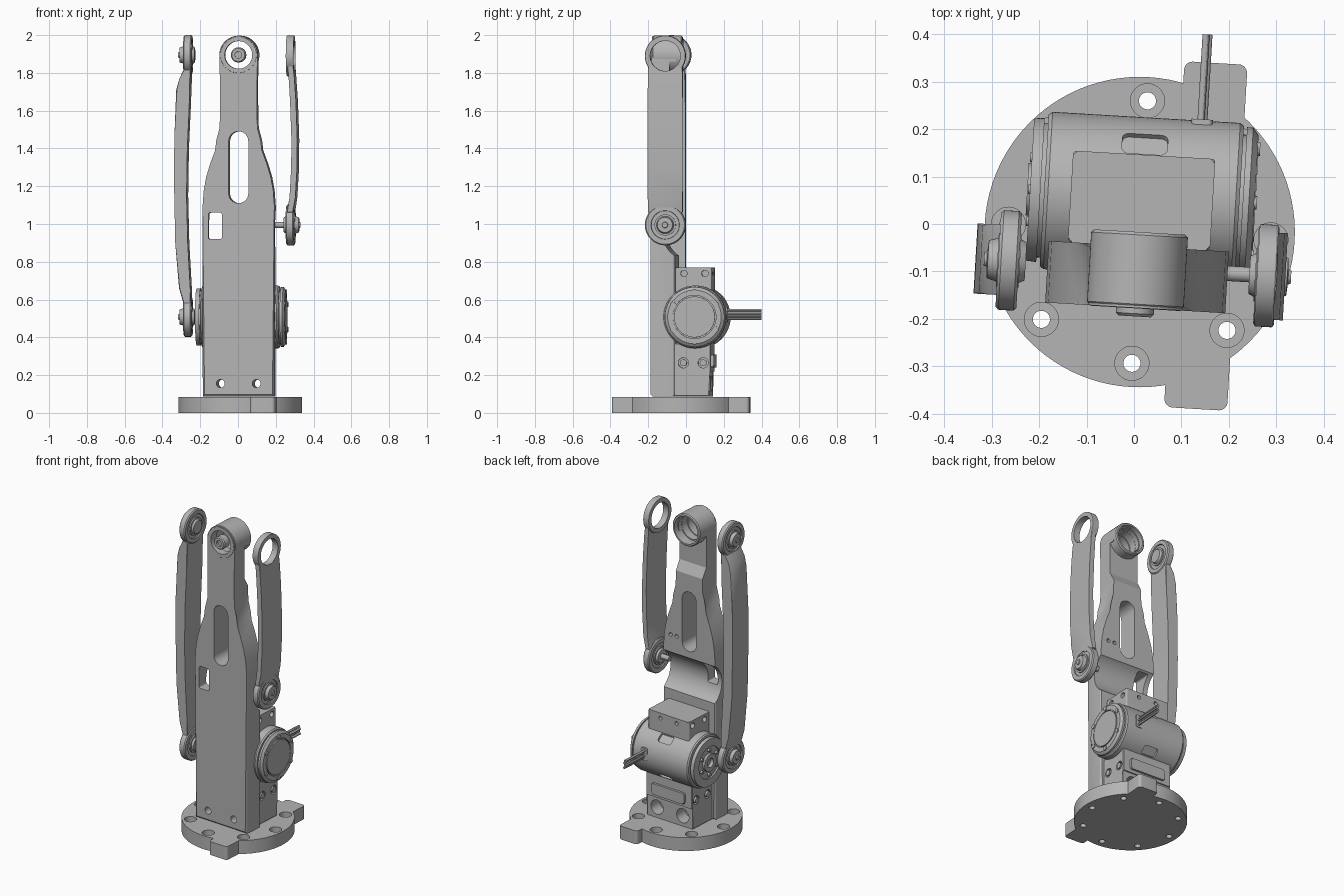
import bpy, bmesh, math
from mathutils import Matrix, Vector

cube = bpy.data.objects.get("Cube")
if cube:
    bpy.data.objects.remove(cube, do_unlink=True)

grey = bpy.data.materials.new("satin grey")
grey.use_nodes = True
grey.diffuse_color = (0.46, 0.46, 0.46, 1)
grey.node_tree.nodes["Principled BSDF"].inputs["Base Color"].default_value = (0.46, 0.46, 0.46, 1)
parts = []


def finish(name, bm, keep=True):
    bmesh.ops.recalc_face_normals(bm, faces=bm.faces)
    mesh = bpy.data.meshes.new(name)
    bm.to_mesh(mesh)
    bm.free()
    mesh.materials.append(grey)
    obj = bpy.data.objects.new(name, mesh)
    bpy.context.collection.objects.link(obj)
    if keep:
        parts.append(obj)
    return obj


def prism(name, pts, plane, a, b, keep=True, bevel=0.0):
    """Extrude a 2D outline along the axis normal to its plane, from a to b."""
    place = {"XY": lambda p, d: (p[0], p[1], d),
             "XZ": lambda p, d: (p[0], d, p[1]),
             "YZ": lambda p, d: (d, p[0], p[1])}[plane]
    bm = bmesh.new()
    low = [bm.verts.new(place(p, a)) for p in pts]
    high = [bm.verts.new(place(p, b)) for p in pts]
    cap = bm.faces.new(low)
    other = bm.faces.new(high)
    for i in range(len(pts)):
        j = (i + 1) % len(pts)
        bm.faces.new((low[i], low[j], high[j], high[i]))
    if bevel:
        edges = list(set(cap.edges) | set(other.edges))
        bmesh.ops.bevel(bm, geom=edges, offset=bevel, segments=1, affect='EDGES')
    return finish(name, bm, keep)


def lathe(name, profile, at, axis, closed=False, keep=True, steps=64):
    """Spin (radius, height) points round an axis through the point 'at'."""
    bm = bmesh.new()
    vs = [bm.verts.new((r, 0, h)) for r, h in profile]
    for i in range(len(vs) - (0 if closed else 1)):
        bm.edges.new((vs[i], vs[(i + 1) % len(vs)]))
    bmesh.ops.spin(bm, geom=bm.verts[:] + bm.edges[:], cent=(0, 0, 0), axis=(0, 0, 1),
                   angle=math.tau, steps=steps, use_duplicate=False)
    bmesh.ops.remove_doubles(bm, verts=bm.verts, dist=1e-5)
    turn = {"X": Matrix.Rotation(math.pi / 2, 4, 'Y'),
            "Y": Matrix.Rotation(-math.pi / 2, 4, 'X'),
            "Z": Matrix.Identity(4)}[axis]
    bm.transform(Matrix.Translation(at) @ turn)
    return finish(name, bm, keep)


def rod(name, r, a, b, at, axis, keep=True, steps=32):
    return lathe(name, [(0, a), (r, a), (r, b), (0, b)], at, axis, keep=keep, steps=steps)


def rounded(x0, x1, z0, z1, r, n=8):
    """Outline of a rectangle with rounded corners."""
    pts = []
    for k, (x, z) in enumerate([(x1 - r, z1 - r), (x0 + r, z1 - r), (x0 + r, z0 + r), (x1 - r, z0 + r)]):
        for i in range(n + 1):
            t = (k + i / n) * math.pi / 2
            pts.append((x + r * math.cos(t), z + r * math.sin(t)))
    return pts


def combine(obj, tool, op='DIFFERENCE'):
    mod = obj.modifiers.new("shape", 'BOOLEAN')
    mod.object, mod.operation, mod.solver = tool, op, 'EXACT'
    graph = bpy.context.evaluated_depsgraph_get()
    mesh = bpy.data.meshes.new_from_object(obj.evaluated_get(graph))
    obj.modifiers.clear()
    obj.data = mesh
    bpy.data.objects.remove(tool, do_unlink=True)


# Base disc with two locating tabs and a ring of counterbored holes
base = rod("base_plate", 0.327, 0, 0.085, (0, 0, 0), "Z", steps=96)
combine(base, prism("tabs", rounded(0.073, 0.206, -0.365, 0.365, 0.018), "XY", 0, 0.085, keep=False), 'UNION')
for k in range(8):
    t = k * math.pi / 4
    hole = [(0, -0.02), (0.018, -0.02), (0.018, 0.05), (0.036, 0.05), (0.036, 0.12), (0, 0.12)]
    combine(base, lathe("hole", hole, (0.277 * math.cos(t), 0.277 * math.sin(t), 0), "Z", keep=False, steps=32))

# Upright column: waisted outline with a round head
side = [(0.19, 0.088), (0.19, 1.1), (0.184, 1.18), (0.171, 1.25), (0.15, 1.32),
        (0.124, 1.39), (0.108, 1.44), (0.1, 1.51), (0.098, 1.6)]
head = [(0.1 * math.cos(i * math.pi / 24), 1.895 + 0.1 * math.sin(i * math.pi / 24)) for i in range(25)]
column = prism("column", side + head + [(-x, z) for x, z in reversed(side)], "XZ", -0.16, -0.03, bevel=0.01)
cutters = [
    prism("slot", rounded(-0.052, 0.052, 1.11, 1.49, 0.0515), "XZ", -0.3, 0.1, keep=False),
    prism("window", rounded(-0.16, -0.088, 0.92, 1.06, 0.01), "XZ", -0.3, 0.1, keep=False),
    rod("cove", 0.14, -0.3, 0.3, (0, 0.045, 0.95), "X", keep=False, steps=64),
    prism("neck", [(-0.03, 1.6), (-0.065, 1.66), (-0.065, 1.86), (0.02, 1.86), (0.02, 1.6)],
          "YZ", -0.2, 0.2, keep=False),
    rod("bore", 0.08, -0.3, 0.1, (0, 0, 1.895), "Y", keep=False, steps=64)]
for s in (-1, 1):
    cutters.append(rod("screw_hole", 0.022, -0.3, 0.1, (s * 0.095, 0, 0.155), "Y", keep=False))
    cutters.append(rod("rear_hole", 0.012, -0.06, 0.1, (0.115 + s * 0.022, 0, 1.18), "Y", keep=False))
for c in cutters:
    combine(column, c)

# Head hub with stepped bore and centre screw
lathe("head_hub", [(0.073, -0.161), (0.095, -0.161), (0.102, -0.152), (0.102, -0.006), (0.096, 0),
                   (0.086, 0), (0.086, -0.06), (0.079, -0.06), (0.079, -0.11), (0.073, -0.11)],
      (0, 0, 1.895), "Y", closed=True)
lathe("head_screw", [(0, -0.165), (0.018, -0.165), (0.018, -0.178), (0.034, -0.178), (0.04, -0.172),
                     (0.04, -0.13), (0, -0.13)], (0, 0, 1.895), "Y")

# Motor mount behind the column
mount = prism("motor_mount", [(-0.035, 0.088), (0.15, 0.088), (0.15, 0.22), (0.158, 0.22), (0.158, 0.37),
                              (-0.035, 0.37)], "YZ", -0.17, 0.17, bevel=0.004)
for s in (-1, 1):
    combine(mount, rod("bore", 0.022, -0.1, 0.3, (s * 0.095, 0, 0.155), "Y", keep=False))
    combine(mount, rod("counterbore", 0.045, 0.07, 0.3, (s * 0.095, 0, 0.155), "Y", keep=False))
    for y in (0.013, 0.118):
        combine(mount, rod("side_hole", 0.027, -0.02, 0.02, (s * 0.17, y, 0.265), "X", keep=False))
        rod("mount_screw", 0.018, -0.012, 0.008, (s * 0.165, y, 0.265), "X")
prism("mount_back_pad", rounded(-0.12, 0.12, 0.24, 0.31, 0.01), "XZ", 0.15, 0.172, bevel=0.004)

# Saddle block on top of the motor
saddle = prism("saddle_block", rounded(-0.15, 0.15, -0.03, 0.163, 0.008), "XY", 0.64, 0.77, bevel=0.003)
for s in (-1, 1):
    for y in (0.015, 0.126):
        combine(saddle, rod("hole", 0.017, -0.03, 0.03, (s * 0.15, y, 0.738), "X", keep=False))
for x in (-0.06, 0.06):
    combine(saddle, rod("hole", 0.012, 0.13, 0.2, (x, 0, 0.738), "Y", keep=False))

# Motor body with stepped end caps
centre = Vector((0, 0.076, 0.508))
motor = lathe("motor", [(0, -0.22), (0.028, -0.22), (0.028, -0.242), (0.055, -0.242), (0.055, -0.226),
                        (0.1, -0.226), (0.1, -0.236), (0.15, -0.236), (0.152, -0.214), (0.142, -0.214),
                        (0.142, -0.206), (0.16, -0.206), (0.166, -0.198), (0.166, 0.198), (0.16, 0.206),
                        (0.142, 0.206), (0.142, 0.213), (0.158, 0.213), (0.158, 0.226), (0.142, 0.238),
                        (0.114, 0.238), (0.114, 0.23), (0.108, 0.23), (0.108, 0.24), (0, 0.24)], centre, "X", steps=96)
for angle in (42, 138):
    tool = prism("recess", rounded(-0.048, 0.048, -0.028, 0.028, 0.015), "XY", 0.152, 0.2, keep=False)
    tool.data.transform(Matrix.Translation(centre) @ Matrix.Rotation(-math.radians(angle), 4, 'X'))
    combine(motor, tool)
for k in range(6):
    t = math.radians(k * 60 + 30)
    y, z = math.cos(t), math.sin(t)
    rod("cap_screw", 0.014, 0.22, 0.243, centre + Vector((0, 0.131 * y, 0.131 * z)), "X", steps=16)
    rod("hub_screw", 0.01, -0.24, -0.22, centre + Vector((0, 0.078 * y, 0.078 * z)), "X", steps=16)

# Cable bundle
prism("cable_outlet", rounded(0.095, 0.14, 0.48, 0.56, 0.01), "XZ", 0.2, 0.245)
for k in range(4):
    rod("cable", 0.0075, 0.2, 0.424, (0.118 + 0.003 * (-1) ** k, 0, 0.498 + 0.015 * k), "Y", steps=12)


def joint(name, s, z, r):
    """Link end with bearing rings and a pin cap on both sides."""
    outer = [(0, 0.052), (0.014, 0.052), (0.016, 0.046), (0.04, 0.044), (0.046, 0.024), (0.056, 0.024),
             (0.056, 0.016), (0.074, 0.016), (0.076, 0.022), (r - 0.006, 0.022), (r, 0.016)]
    inner = [(a, -min(h, 0.036)) for a, h in reversed(outer)]
    return lathe(name, [(a, s * h) for a, h in outer + inner], (s * 0.272, -0.076, z), "X")


# Long link on the right side
joint("right_link_top_joint", -1, 1.895, 0.105)
joint("right_link_bottom_joint", -1, 0.508, 0.105)
arm = [(-0.29, 1.82), (-0.314, 1.77), (-0.331, 1.71), (-0.341, 1.45), (-0.342, 1.2), (-0.336, 0.9),
       (-0.316, 0.66), (-0.29, 0.57), (-0.254, 0.57), (-0.256, 0.65), (-0.27, 0.9), (-0.276, 1.15),
       (-0.272, 1.4), (-0.262, 1.62), (-0.254, 1.82)]
prism("right_link_arm", arm, "XZ", -0.15, -0.002, bevel=0.004)

# Short link on the left side, open ring at the top
joint("left_link_bottom_joint", 1, 0.995, 0.108)
rod("left_link_pin", 0.016, 0.18, 0.3, (0, -0.076, 0.995), "X")
lathe("left_link_top_ring", [(0.08, 0.252), (0.106, 0.252), (0.108, 0.255), (0.108, 0.289),
                             (0.106, 0.292), (0.08, 0.292)], (0, -0.076, 1.89), "X", closed=True)
arm = [(0.29, 1.86), (0.296, 1.78), (0.305, 1.65), (0.312, 1.45), (0.311, 1.3), (0.302, 1.14), (0.29, 1.06),
       (0.255, 1.06), (0.271, 1.14), (0.28, 1.3), (0.281, 1.45), (0.274, 1.65), (0.266, 1.78), (0.256, 1.86)]
left_arm = prism("left_link_arm", arm, "XZ", -0.168, 0.016, bevel=0.004)
combine(left_arm, rod("ring_hole", 0.081, 0.1, 0.5, (0, -0.076, 1.89), "X", keep=False, steps=64))

# Turn the whole assembly slightly and shade it
place = Matrix.Translation((0.012, -0.017, 0)) @ Matrix.Rotation(math.radians(-3.4), 4, 'Z')
bpy.ops.object.select_all(action='DESELECT')
for obj in parts:
    obj.data.transform(place)
    obj.select_set(True)
bpy.context.view_layer.objects.active = parts[0]
bpy.ops.object.shade_smooth_by_angle(angle=math.radians(30))
